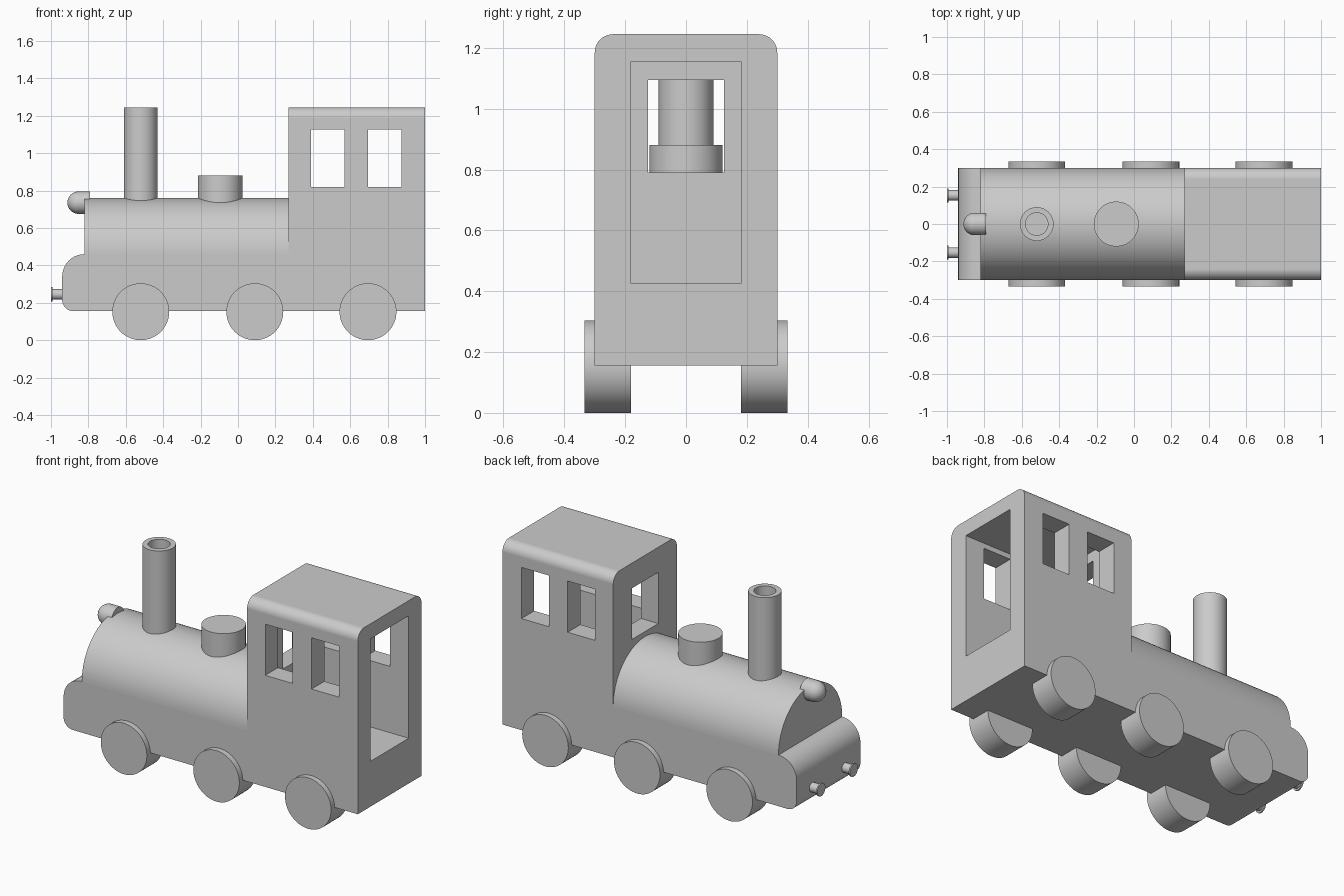
import bpy, bmesh
from math import sin, cos, pi, radians
from mathutils import Matrix, Vector

cube = bpy.data.objects.get("Cube")
if cube:
    bpy.data.objects.remove(cube, do_unlink=True)

grey = bpy.data.materials.new("light_grey")
grey.use_nodes = True
colour = (0.6, 0.6, 0.6, 1)
grey.diffuse_color = colour
grey.node_tree.nodes["Principled BSDF"].inputs["Base Color"].default_value = colour


def make_object(name, bm):
    bmesh.ops.recalc_face_normals(bm, faces=bm.faces)
    mesh = bpy.data.meshes.new(name)
    bm.to_mesh(mesh)
    bm.free()
    mesh.materials.append(grey)
    obj = bpy.data.objects.new(name, mesh)
    bpy.context.collection.objects.link(obj)
    return obj


def select_only(obj):
    bpy.ops.object.select_all(action='DESELECT')
    obj.select_set(True)
    bpy.context.view_layer.objects.active = obj


def smooth(obj):
    select_only(obj)
    bpy.ops.object.shade_smooth_by_angle(angle=radians(30))
    obj.modifiers.new("weighted_normals", 'WEIGHTED_NORMAL').keep_sharp = True


def arc(cu, cv, r, start, end, steps=10):
    angles = [radians(start + (end - start) * i / steps) for i in range(steps + 1)]
    return [(cu + r * cos(a), cv + r * sin(a)) for a in angles]


def extrude(name, outline, axis, start, end):
    """Extrude a (horizontal, z) outline along the x or y axis."""
    bm = bmesh.new()
    along_x = axis == 'x'
    verts = [bm.verts.new((start, u, z) if along_x else (u, start, z)) for u, z in outline]
    face = bm.faces.new(verts)
    new = bmesh.ops.extrude_face_region(bm, geom=[face])["geom"]
    shift = Vector((end - start, 0, 0) if along_x else (0, end - start, 0))
    bmesh.ops.translate(bm, vec=shift, verts=[g for g in new if isinstance(g, bmesh.types.BMVert)])
    return make_object(name, bm)


def lathe(name, profile, location, axis='z', steps=64):
    """Revolve (radius, distance) points about an axis through location."""
    bm = bmesh.new()
    verts = [bm.verts.new((r, 0, d)) for r, d in profile]
    edges = [bm.edges.new(pair) for pair in zip(verts, verts[1:])]
    bmesh.ops.spin(bm, geom=verts + edges, cent=(0, 0, 0), axis=(0, 0, 1),
                   angle=2 * pi, steps=steps)
    bmesh.ops.remove_doubles(bm, verts=bm.verts, dist=0.0001)
    turn = {'x': Matrix.Rotation(pi / 2, 4, 'Y'),
            'y': Matrix.Rotation(-pi / 2, 4, 'X'),
            'z': Matrix.Identity(4)}[axis]
    bm.transform(Matrix.Translation(location) @ turn)
    obj = make_object(name, bm)
    smooth(obj)
    return obj


def cut_box(target, x, y, z):
    outline = [(x[0], z[0]), (x[1], z[0]), (x[1], z[1]), (x[0], z[1])]
    cutter = extrude("cutter", outline, 'y', *y)
    cutter.hide_render = True
    mod = target.modifiers.new("opening", 'BOOLEAN')
    mod.operation, mod.solver, mod.object = 'DIFFERENCE', 'EXACT', cutter
    select_only(target)
    bpy.ops.object.modifier_apply(modifier=mod.name)
    bpy.data.objects.remove(cutter, do_unlink=True)


HALF = 0.30       # half width of the body
BASE = 0.155      # underside of the body
DECK = 0.46       # axis height of the boiler
CAB_X = 0.27      # front wall of the cab

# Chassis with a rounded nose
nose = arc(-0.82, 0.34, 0.12, 90, 180) + arc(-0.88, BASE + 0.06, 0.06, 180, 270)
smooth(extrude("chassis", nose + [(CAB_X, BASE), (CAB_X, DECK)], 'y', -HALF, HALF))

# Boiler
smooth(extrude("boiler", arc(0, DECK, HALF, 0, 180, 48), 'x', -0.82, CAB_X))

# Cab with rounded roof edges, hollow inside and open at the rear
roof = arc(0.24, 1.185, 0.06, 0, 90) + arc(-0.24, 1.185, 0.06, 90, 180)
cab = extrude("cab", roof + [(-HALF, BASE), (HALF, BASE)], 'x', CAB_X, 1.0)
cut_box(cab, (0.385, 1.1), (-0.18, 0.18), (0.425, 1.155))
cut_box(cab, (0.2, 0.5), (-0.125, 0.125), (0.79, 1.095))
for x in (0.39, 0.695):
    cut_box(cab, (x, x + 0.18), (-0.5, 0.5), (0.82, 1.125))
smooth(cab)

# Chimney and steam dome
lathe("chimney", [(0, 0.65), (0.09, 0.65), (0.09, 1.245), (0.06, 1.245), (0.06, 0.8), (0, 0.8)],
      (-0.52, 0, 0))
lathe("steam_dome", [(0, 0.65), (0.12, 0.65), (0.12, 0.88), (0, 0.88)], (-0.095, 0, 0))

# Head lamp with a round front
lamp = [(abs(u), v) for u, v in arc(0, 0, 0.06, -90, 0, 12)]
lamp[0] = (0, -0.06)
lathe("head_lamp", lamp + [(0.06, 0.06), (0, 0.06)], (-0.852, 0, 0.735), 'x')

# Buffers and wheels on both sides
for side, sign in (("left", 1), ("right", -1)):
    lathe(side + "_buffer", [(0, 0), (0.038, 0), (0.038, 0.008), (0.028, 0.008), (0.028, 0.09), (0, 0.09)],
          (-1.0, sign * 0.153, 0.245), 'x', 32)
    for place, x in (("front", -0.52), ("middle", 0.09), ("rear", 0.695)):
        lathe(f"{side}_{place}_wheel", [(0, -0.076), (0.152, -0.076), (0.152, 0.076), (0, 0.076)],
              (x, sign * 0.257, 0.152), 'y')
